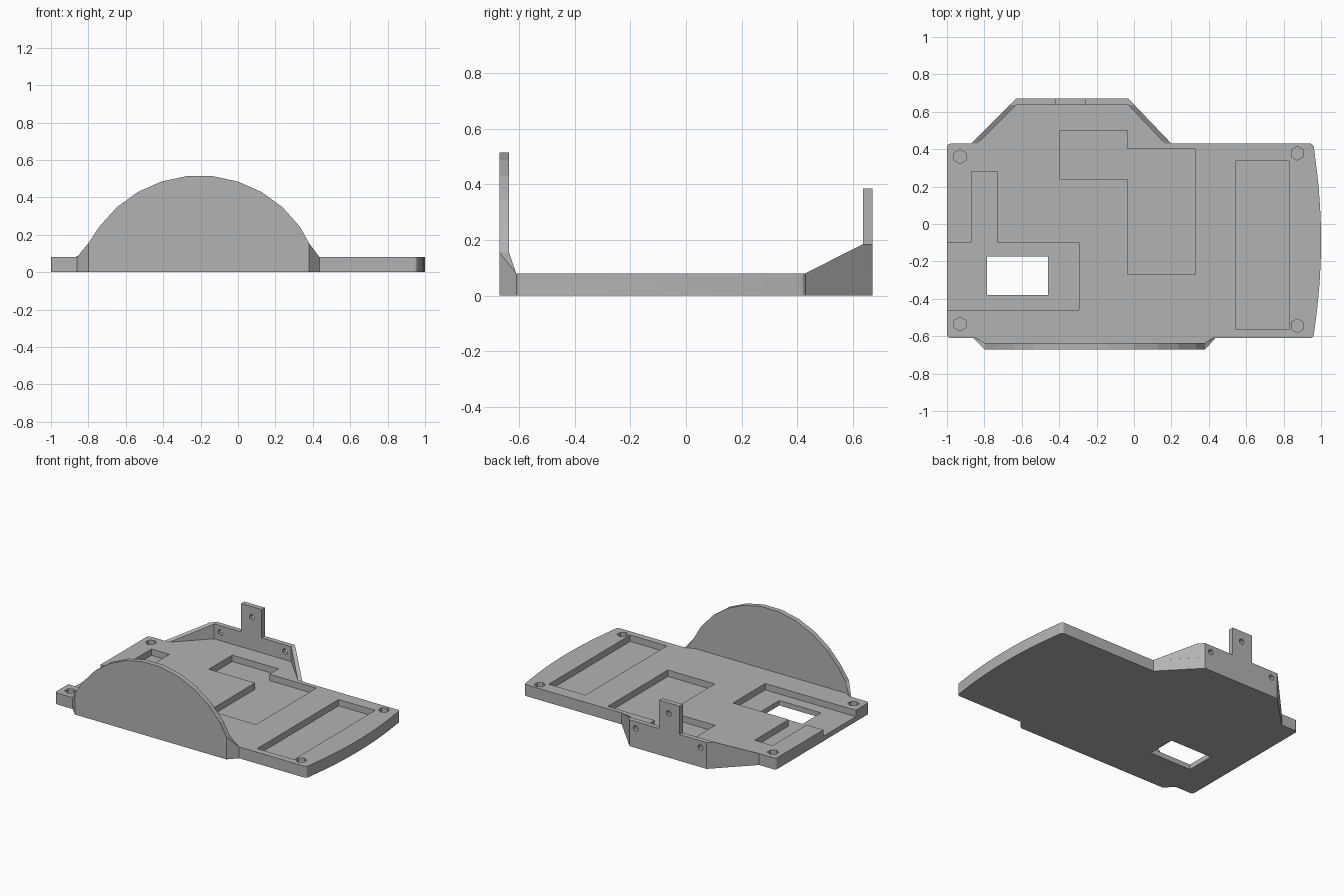
import bpy, bmesh, math
from mathutils import Vector

if "Cube" in bpy.data.objects:
    bpy.data.objects.remove(bpy.data.objects["Cube"])

grey = bpy.data.materials.new("mid_grey")
grey.use_nodes = True
COLOUR = (0.45, 0.45, 0.45, 1)
grey.diffuse_color = COLOUR
grey.node_tree.nodes["Principled BSDF"].inputs["Base Color"].default_value = COLOUR

PLATE = 0.08      # plate thickness
FLOOR = 0.035     # pocket floor height
RIM = 0.185       # back wall height
SHOULDER = 0.155  # height where the arched wall starts


def solid(name, lower, upper):
    """Closed solid between two matching loops of points."""
    bm = bmesh.new()
    a = [bm.verts.new(p) for p in lower]
    b = [bm.verts.new(p) for p in upper]
    bm.faces.new(a)
    bm.faces.new(b)
    for i in range(len(a)):
        j = (i + 1) % len(a)
        bm.faces.new((a[i], a[j], b[j], b[i]))
    bmesh.ops.recalc_face_normals(bm, faces=bm.faces)
    mesh = bpy.data.meshes.new(name)
    bm.to_mesh(mesh)
    bm.free()
    mesh.materials.append(grey)
    ob = bpy.data.objects.new(name, mesh)
    bpy.context.collection.objects.link(ob)
    return ob


def prism(name, outline, z0, z1):
    return solid(name, [(x, y, z0) for x, y in outline], [(x, y, z1) for x, y in outline])


def slab(name, profile, y0, y1):
    return solid(name, [(x, y0, z) for x, z in profile], [(x, y1, z) for x, z in profile])


def box(x0, x1, y0, y1):
    return [(x0, y0), (x1, y0), (x1, y1), (x0, y1)]


def arc(cx, cy, r, start, end, steps):
    angles = [math.radians(start + (end - start) * i / steps) for i in range(steps + 1)]
    return [(cx + r * math.cos(t), cy + r * math.sin(t)) for t in angles]


def cut(target, cutter):
    mod = target.modifiers.new("cut", 'BOOLEAN')
    mod.operation = 'DIFFERENCE'
    mod.solver = 'EXACT'
    mod.object = cutter
    bpy.context.view_layer.objects.active = target
    bpy.ops.object.modifier_apply(modifier=mod.name)
    bpy.data.objects.remove(cutter)


# Base plate: bowed end, small rounded corners, flared front and back
outline = arc(-0.98, -0.59, 0.02, 180, 270, 3)
outline += [(-0.86, -0.61), (-0.80, -0.67), (0.38, -0.67), (0.435, -0.61)]
outline += arc(0.942, -0.59, 0.02, -90, 0, 3)
outline += arc(-2.2, -0.09, 3.2, -8.2, 8.2, 10)
outline += arc(0.942, 0.41, 0.02, 0, 90, 3)
outline += [(0.20, 0.43), (-0.03, 0.67), (-0.63, 0.67), (-0.87, 0.43)]
outline += arc(-0.98, 0.41, 0.02, 90, 180, 3)
plate = prism("base_plate", outline, 0, PLATE)

# Recesses, the open-sided one, the through window and the screw sockets
side_recess = [(-1.1, -0.46), (-0.295, -0.46), (-0.295, -0.10), (-0.73, -0.10),
               (-0.73, 0.28), (-0.87, 0.28), (-0.87, -0.10), (-1.1, -0.10)]
middle_recess = [(-0.035, -0.27), (0.33, -0.27), (0.33, 0.40), (-0.035, 0.40),
                 (-0.035, 0.50), (-0.395, 0.50), (-0.395, 0.24), (-0.035, 0.24)]
end_recess = box(0.545, 0.83, -0.565, 0.34)
for shape in (side_recess, middle_recess, end_recess):
    cut(plate, prism("recess_cutter", shape, FLOOR, 0.3))
cut(plate, prism("window_cutter", box(-0.785, -0.46, -0.38, -0.175), -0.1, 0.3))
for x, y in ((-0.93, 0.36), (0.873, 0.378), (-0.93, -0.535), (0.873, -0.545)):
    cut(plate, prism("socket_cutter", arc(x, y, 0.037, 30, 330, 5), FLOOR, 0.3))

# Arched front wall
arch = [(-0.80, PLATE), (0.38, PLATE), (0.38, SHOULDER)]
arch += arc(-0.205, -0.145, 0.662, 36, 144, 9) + [(-0.80, SHOULDER)]
slab("arched_front_wall", arch, -0.67, -0.635)

# Sloped wings at both ends of the arched wall
for side, wall_x, tip_x, inner_x in (("right", -0.80, -0.86, -0.845), ("left", 0.38, 0.435, 0.42)):
    foot = [(tip_x, -0.61), (wall_x, -0.67), (wall_x, -0.635), (inner_x, -0.61)]
    tops = (PLATE + 0.001, SHOULDER, SHOULDER, PLATE + 0.001)
    solid(side + "_front_wing", [(x, y, PLATE) for x, y in foot],
          [(x, y, z) for (x, y), z in zip(foot, tops)])

# Back wall with its upright tab and bolt holes
back = slab("back_wall", [(-0.63, PLATE), (-0.03, PLATE), (-0.03, RIM), (-0.26, RIM),
                          (-0.26, 0.385), (-0.42, 0.385), (-0.42, RIM), (-0.63, RIM)], 0.635, 0.67)
for x, z in ((-0.078, 0.137), (-0.582, 0.137), (-0.335, 0.31)):
    cut(back, slab("bolt_cutter", arc(x, z, 0.02, 0, 315, 7), 0.5, 0.8))

# Rising side walls and the small corner fillers beside the back wall
for side, end, start, mid, inner in (("left", -0.03, 0.20, 0.004, 0.165),
                                     ("right", -0.63, -0.87, -0.665, -0.835)):
    foot = [(start, 0.43), (mid, 0.635), (end, 0.635), (inner, 0.43)]
    tops = (PLATE + 0.001, RIM, RIM, PLATE + 0.001)
    solid(side + "_back_wing", [(x, y, PLATE) for x, y in foot],
          [(x, y, z) for (x, y), z in zip(foot, tops)])
    prism(side + "_back_corner", [(end, 0.635), (mid, 0.635), (end, 0.67)], PLATE, RIM)
